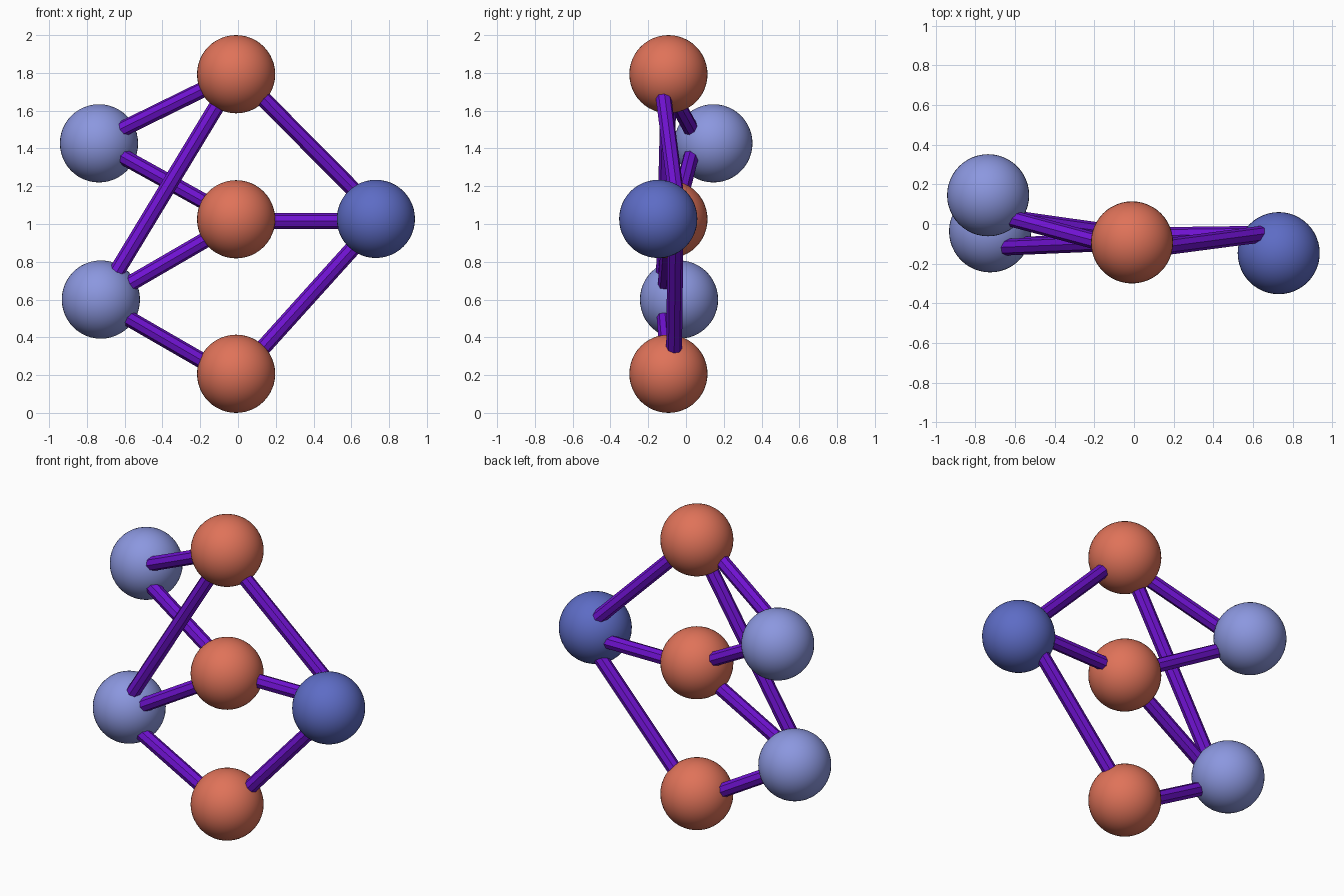
import bpy
import math
from mathutils import Vector

if "Cube" in bpy.data.objects:
    bpy.data.objects.remove(bpy.data.objects["Cube"])

BALL_R = 0.207
ROD_R = 0.042


def material(name, rgb):
    m = bpy.data.materials.new(name)
    m.diffuse_color = (*rgb, 1)
    m.use_nodes = True
    m.node_tree.nodes["Principled BSDF"].inputs["Base Color"].default_value = m.diffuse_color
    return m


ORANGE = material("orange", (0.74, 0.17, 0.10))
PALE = material("pale_blue", (0.26, 0.31, 0.74))
DARK = material("dark_blue", (0.11, 0.15, 0.56))
PURPLE = material("purple", (0.16, 0.006, 0.64))

# Ball centres and colours
BALLS = {
    "top": ((-0.01, -0.093, 1.793), ORANGE),
    "middle": ((-0.01, -0.093, 1.025), ORANGE),
    "bottom": ((-0.01, -0.093, 0.207), ORANGE),
    "upper_left": ((-0.736, 0.145, 1.427), PALE),
    "lower_left": ((-0.726, -0.037, 0.60), PALE),
    "right": ((0.73, -0.147, 1.027), DARK),
}

# Rods: start ball, end ball, y at each end, small height shift at each end
RODS = [
    ("top", "right", -0.137, -0.04, 0.015, 0.035),
    ("middle", "right", -0.06, -0.05, -0.01, -0.01),
    ("bottom", "right", -0.065, -0.055, -0.02, -0.02),
    ("top", "upper_left", -0.135, 0.06, 0.005, 0.015),
    ("middle", "upper_left", -0.058, 0.045, 0.0, 0.0),
    ("top", "lower_left", -0.09, -0.12, 0.0, 0.01),
    ("middle", "lower_left", -0.08, -0.115, -0.015, -0.005),
    ("bottom", "lower_left", -0.085, -0.12, -0.035, -0.015),
]


def add_ball(name, centre, mat):
    bpy.ops.mesh.primitive_uv_sphere_add(segments=48, ring_count=24,
                                         radius=BALL_R, location=centre)
    ob = bpy.context.object
    ob.name = name
    ob.data.materials.append(mat)
    bpy.ops.object.shade_smooth()


def add_rod(name, a, b):
    d = b - a
    bpy.ops.mesh.primitive_cylinder_add(vertices=8, radius=ROD_R,
                                        depth=d.length - 0.2,
                                        location=(a + b) / 2)
    ob = bpy.context.object
    ob.name = name
    ob.rotation_euler = (0, math.acos(d.z / d.length), math.atan2(d.y, d.x))
    ob.data.materials.append(PURPLE)


# Balls
for key, (centre, mat) in BALLS.items():
    add_ball(key + "_ball", centre, mat)

# Connecting rods
for s, e, ys, ye, zs, ze in RODS:
    p, q = BALLS[s][0], BALLS[e][0]
    add_rod(f"rod_{s}_to_{e}",
            Vector((p[0], ys, p[2] + zs)), Vector((q[0], ye, q[2] + ze)))
